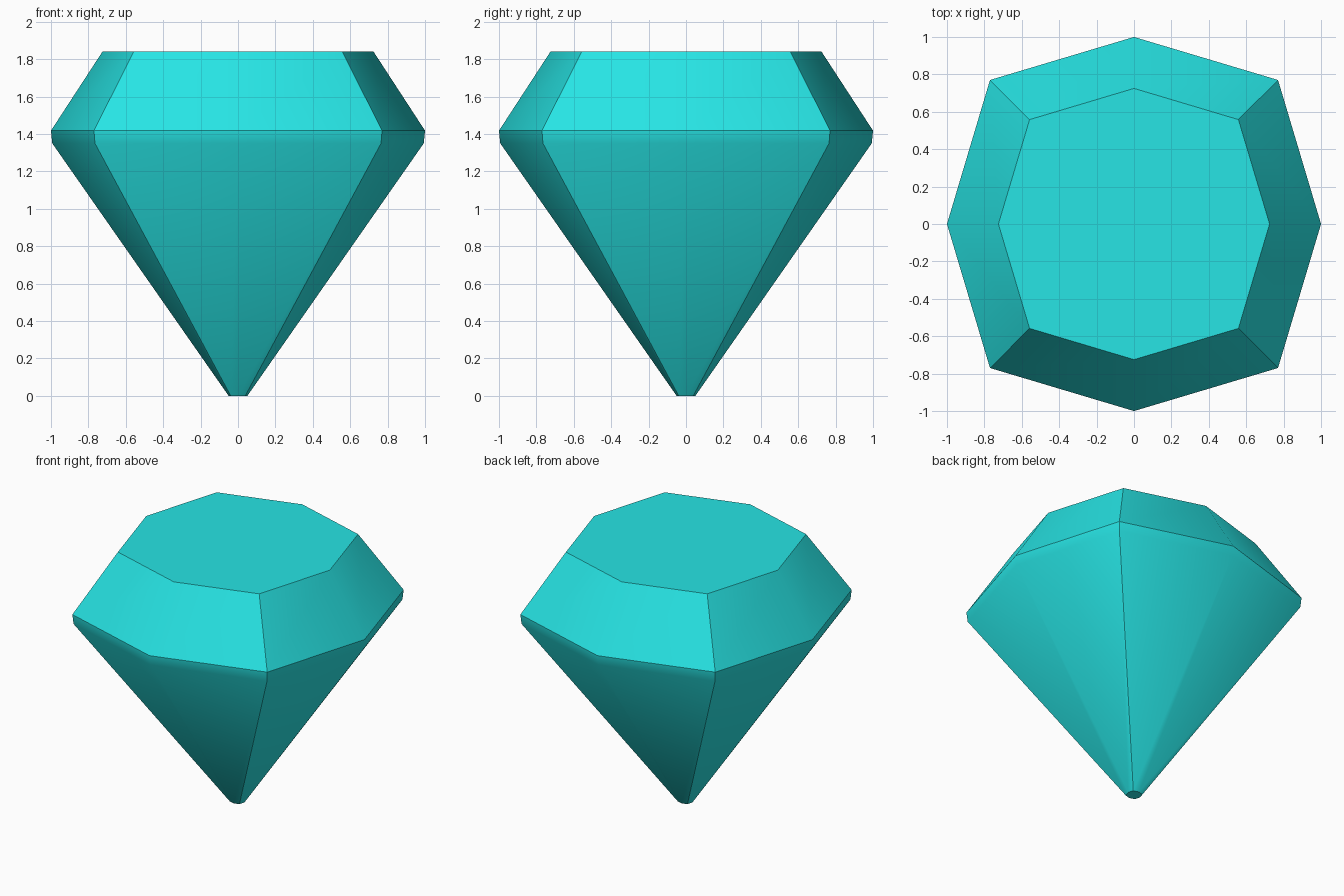
import bpy, bmesh, math

if "Cube" in bpy.data.objects:
    bpy.data.objects.remove(bpy.data.objects["Cube"])

# Gem colour
mat = bpy.data.materials.new("turquoise")
mat.diffuse_color = (0.02, 0.78, 0.78, 1)
mat.use_nodes = True
mat.node_tree.nodes["Principled BSDF"].inputs["Base Color"].default_value = mat.diffuse_color

# Gem: stacked eight-sided rings as (z, point radius), culet to table
rings = [(0.0, 0.05), (1.35, 0.993), (1.418, 1.0), (1.84, 0.725)]
CORNER = 0.77 * math.sqrt(2)  # the diagonal points stick out further

bm = bmesh.new()
loops = []
for z, r in rings:
    loop = []
    for i in range(8):
        a = i * math.pi / 4
        k = r * (CORNER if i % 2 else 1.0)
        loop.append(bm.verts.new((k * math.cos(a), k * math.sin(a), z)))
    loops.append(loop)

# Side facets between neighbouring rings
for low, high in zip(loops, loops[1:]):
    for i in range(8):
        j = (i + 1) % 8
        bm.faces.new((low[i], low[j], high[j], high[i]))
bm.faces.new(loops[0][::-1])
bm.faces.new(loops[-1])

# Smooth facets, with sharp culet, girdle, table and diagonal edges
for f in bm.faces:
    f.smooth = True
for loop in (loops[0], loops[2], loops[3]):
    for i in range(8):
        bm.edges.get((loop[i], loop[(i + 1) % 8])).smooth = False
for low, high in zip(loops, loops[1:]):
    for i in (1, 3, 5, 7):
        bm.edges.get((low[i], high[i])).smooth = False

mesh = bpy.data.meshes.new("gem")
bm.to_mesh(mesh)
bm.free()
mesh.materials.append(mat)
gem = bpy.data.objects.new("gem", mesh)
bpy.context.collection.objects.link(gem)
